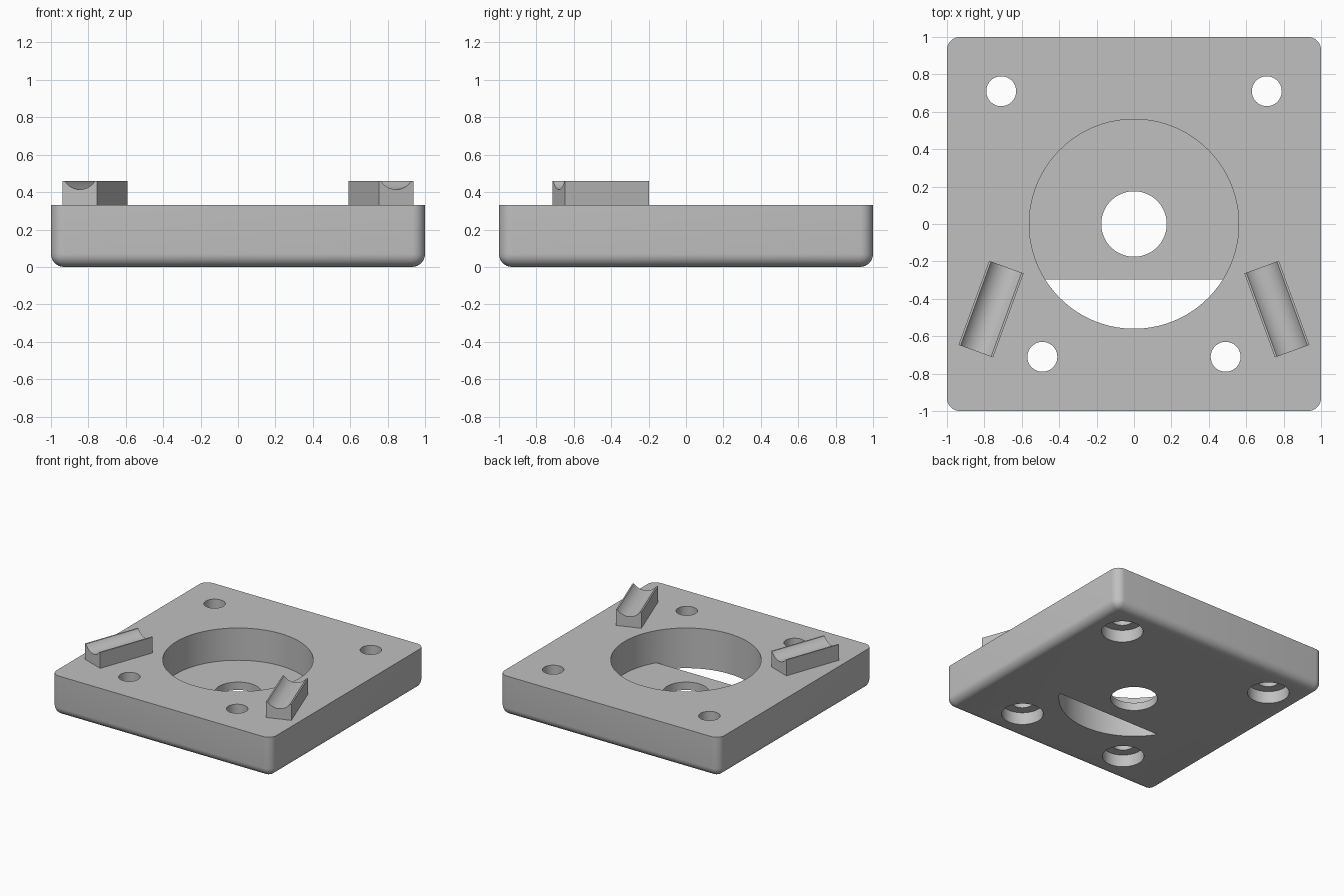
import bpy
import bmesh
from math import cos, sin, radians

cube = bpy.data.objects.get("Cube")
if cube:
    bpy.data.objects.remove(cube, do_unlink=True)

grey = bpy.data.materials.new("plain grey")
grey.use_nodes = True
COLOUR = (0.53, 0.53, 0.53, 1)
grey.diffuse_color = COLOUR
grey.node_tree.nodes["Principled BSDF"].inputs["Base Color"].default_value = COLOUR

TOP = 0.33          # plate thickness
FLOOR = 0.065       # height of the pocket floor
CRADLE_TOP = 0.46


def add_object(name, bm):
    bmesh.ops.recalc_face_normals(bm, faces=bm.faces)
    mesh = bpy.data.meshes.new(name)
    bm.to_mesh(mesh)
    bm.free()
    mesh.materials.append(grey)
    obj = bpy.data.objects.new(name, mesh)
    bpy.context.collection.objects.link(obj)
    return obj


def arc(radius, start=0, end=356, step=4, x=0, y=0):
    return [(x + radius * cos(radians(a)), y + radius * sin(radians(a)))
            for a in range(start, end + 1, step)]


def prism(name, points, z0, z1):
    bm = bmesh.new()
    face = bm.faces.new([bm.verts.new((x, y, z0)) for x, y in points])
    new = bmesh.ops.extrude_face_region(bm, geom=[face])["geom"]
    verts = [v for v in new if isinstance(v, bmesh.types.BMVert)]
    bmesh.ops.translate(bm, verts=verts, vec=(0, 0, z1 - z0))
    return add_object(name, bm)


def cut(target, points, z0, z1):
    cutter = prism("cutter", points, z0, z1)
    cutter.hide_render = True
    mod = target.modifiers.new("cut", "BOOLEAN")
    mod.operation = "DIFFERENCE"
    mod.solver = "EXACT"
    mod.object = cutter
    bpy.context.view_layer.objects.active = target
    bpy.ops.object.modifier_apply(modifier=mod.name)
    bpy.data.objects.remove(cutter, do_unlink=True)


def smooth(obj):
    bpy.ops.object.select_all(action="DESELECT")
    obj.select_set(True)
    bpy.context.view_layer.objects.active = obj
    bpy.ops.object.shade_smooth_by_angle(angle=radians(30))


# Base plate: rounded upright and bottom edges, sharp top rim
bm = bmesh.new()
bmesh.ops.create_cube(bm, size=2)
for v in bm.verts:
    v.co.z = TOP if v.co.z > 0 else 0
edges = [e for e in bm.edges if min(v.co.z for v in e.verts) == 0]
bmesh.ops.bevel(bm, geom=edges, offset=0.07, segments=8, profile=0.5,
                affect="EDGES")
plate = add_object("base_plate", bm)

# Round pocket, centre hole and the crescent slot through its floor
cut(plate, arc(0.56), FLOOR, 0.5)
cut(plate, arc(0.175), -0.1, 0.2)
cut(plate, arc(0.56, 212, 328), -0.1, 0.2)

# Screw holes, counterbored from below
for side in (-1, 1):
    for x, y in ((0.71, 0.71), (0.49, -0.71)):
        cut(plate, arc(0.08, step=8, x=side * x, y=y), -0.1, 0.5)
        cut(plate, arc(0.155, step=6, x=side * x, y=y), -0.1, 0.1)
smooth(plate)

# Angled cradles: a block section with a shallow round groove along its top
HALF_WIDTH, HALF_LENGTH = 0.098, 0.239
GROOVE_HALF, GROOVE_DEPTH = 0.087, 0.046
radius = (GROOVE_HALF ** 2 + GROOVE_DEPTH ** 2) / (2 * GROOVE_DEPTH)
axis_z = CRADLE_TOP - GROOVE_DEPTH + radius
groove = []
for i in range(17):
    x = -GROOVE_HALF * cos(radians(180 * i / 16))
    groove.append((x, axis_z - (radius ** 2 - x ** 2) ** 0.5))
section = [(HALF_WIDTH, CRADLE_TOP), (HALF_WIDTH, TOP),
           (-HALF_WIDTH, TOP), (-HALF_WIDTH, CRADLE_TOP)]

for side, name in ((1, "left_cradle"), (-1, "right_cradle")):
    cradle = prism(name, groove + section, -HALF_LENGTH, HALF_LENGTH)
    # Lay the section upright, then splay it outward toward the front
    cradle.rotation_euler = (radians(90), 0, radians(20 * side))
    cradle.location = (0.764 * side, -0.455, 0)
    smooth(cradle)
